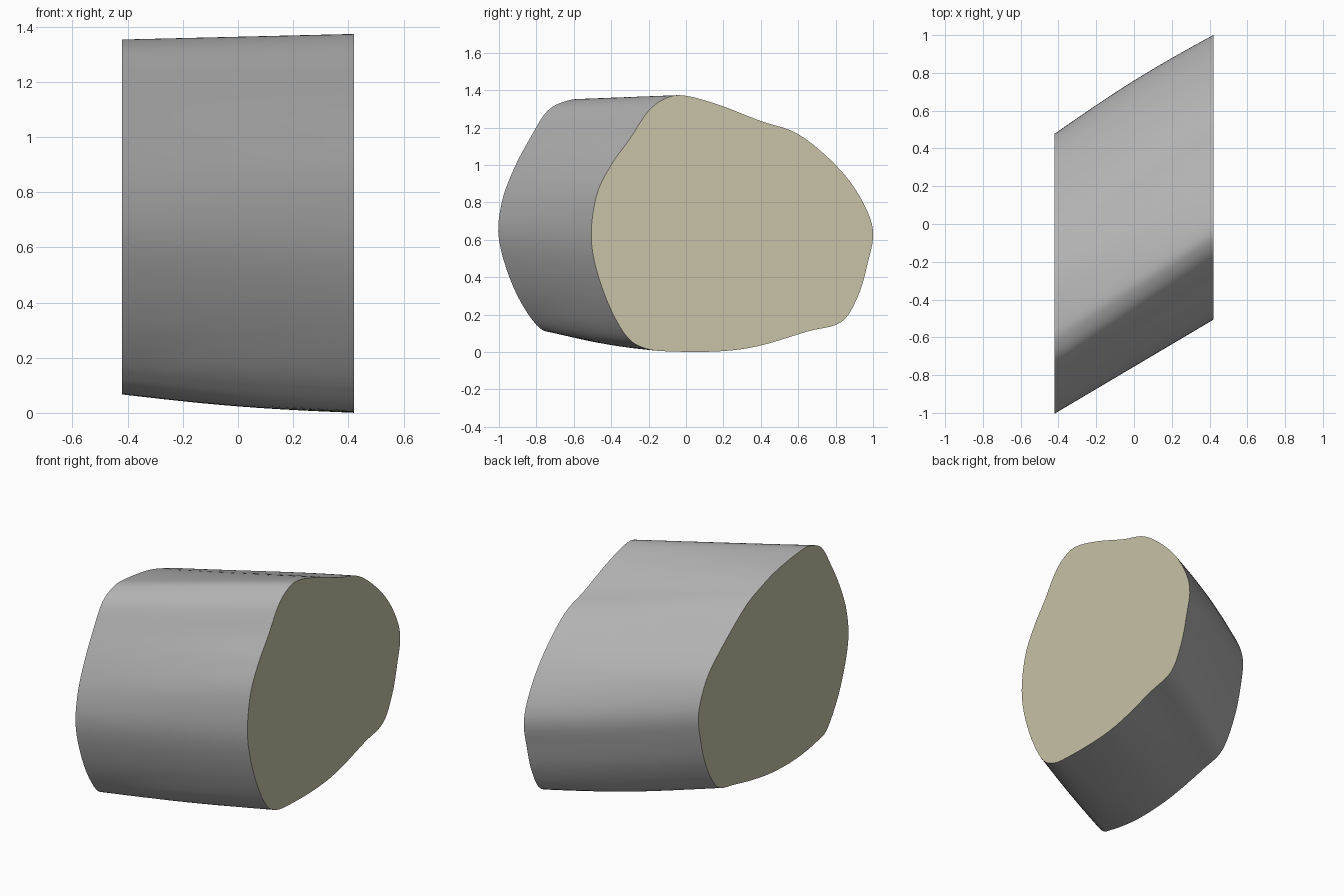
import bpy
import bmesh
import math
from mathutils import Vector

default_cube = bpy.data.objects.get("Cube")
if default_cube:
    bpy.data.objects.remove(default_cube, do_unlink=True)


def make_material(name, colour):
    material = bpy.data.materials.new(name)
    material.use_nodes = True
    material.diffuse_color = colour
    shader = material.node_tree.nodes["Principled BSDF"]
    shader.inputs["Base Color"].default_value = colour
    shader.inputs["Roughness"].default_value = 0.8
    return material


def smooth_closed(points, steps):
    """Round a closed outline by running a spline through its points."""
    outline = []
    count = len(points)
    for i in range(count):
        before, start, end, after = (Vector(points[(i + k) % count]) for k in (-1, 0, 1, 2))
        for step in range(steps):
            t = step / steps
            bend = (end - before) * t
            bend += (before * 2 - start * 5 + end * 4 - after) * t ** 2
            bend += (start * 3 - before - end * 3 + after) * t ** 3
            outline.append(start + bend / 2)
    return outline


# Cut outlines (y, z) at the two ends, matched point for point from the crest
left_outline = [
    (0, 1.37), (.18, 1.32), (.4, 1.235), (.6, 1.165), (.8, 1), (.93, .83),
    (1, .65), (.97, .47), (.92, .3), (.83, .16), (.65, .11), (.4, .035),
    (.2, .005), (-.05, .002), (-.22, .02), (-.33, .1), (-.44, .32), (-.505, .58),
    (-.48, .83), (-.4, 1), (-.3, 1.14), (-.2, 1.29), (-.1, 1.36),
]
right_outline = [
    (-.52, 1.35), (-.3, 1.32), (-.13, 1.27), (.03, 1.2), (.3, 1), (.41, .88),
    (.475, .72), (.46, .56), (.4, .36), (.29, .19), (.12, .14), (-.12, .09),
    (-.3, .07), (-.5, .07), (-.7, .1), (-.8, .145), (-.92, .34), (-1, .6),
    (-.985, .8), (-.92, .98), (-.83, 1.15), (-.74, 1.29), (-.63, 1.345),
]

half_width = 0.42
stations = 12
left_curve = smooth_closed(left_outline, 5)
right_curve = smooth_closed(right_outline, 5)

# Loft the skewed body between the two cuts, with a slight bow along its length
bm = bmesh.new()
rings = []
for station in range(stations + 1):
    t = station / stations
    bow = math.sin(math.pi * t)
    ring = []
    for right_point, left_point in zip(right_curve, left_curve):
        point = right_point.lerp(left_point, t)
        y = point.x + bow * (0.02 if point.x > 0 else 0) * min(1, abs(point.x) * 2)
        z = max(0, point.y - bow * 0.01 * (point.y < 0.2))
        ring.append(bm.verts.new((half_width * (2 * t - 1), y, z)))
    rings.append(ring)

count = len(left_curve)
for ring, following in zip(rings, rings[1:]):
    for i in range(count):
        j = (i + 1) % count
        bm.faces.new((ring[i], ring[j], following[j], following[i]))

# Flat cut faces close both ends and take the second colour
for ring in (rings[0], rings[-1]):
    cap = bm.faces.new(ring)
    cap.material_index = 1

bmesh.ops.recalc_face_normals(bm, faces=bm.faces[:])
mesh = bpy.data.meshes.new("cut_block")
bm.to_mesh(mesh)
bm.free()

mesh.materials.append(make_material("grey skin", (0.45, 0.45, 0.45, 1)))
mesh.materials.append(make_material("tan cut face", (0.58, 0.54, 0.385, 1)))

block = bpy.data.objects.new("cut_block", mesh)
bpy.context.collection.objects.link(block)

# Smooth skin, crisp rims around the cuts
bpy.ops.object.select_all(action="DESELECT")
block.select_set(True)
bpy.context.view_layer.objects.active = block
bpy.ops.object.shade_smooth_by_angle(angle=math.radians(35))
